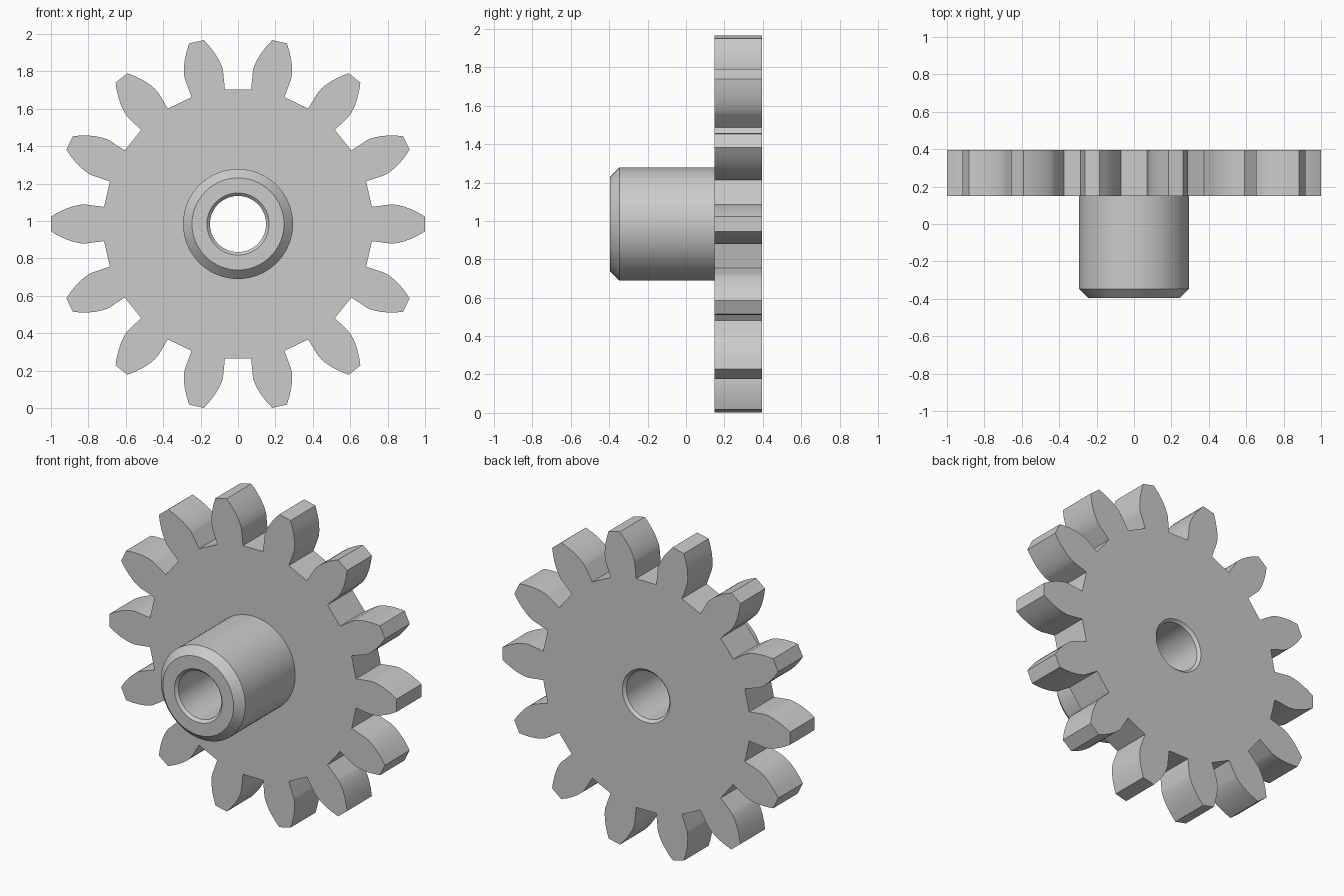
import bpy
import bmesh
from math import acos, cos, pi, sin, sqrt, tan

TEETH = 14
TIP_R, BASE_R, ROOT_R = 1.0, 0.822, 0.722
CENTRE_Z = 0.984
FRONT_Y, WHEEL_Y, BACK_Y = -0.395, 0.149, 0.395
BORE_R, BORE_LIP_R, HUB_R = 0.15, 0.166, 0.294
SEGMENTS = 64

cube = bpy.data.objects.get("Cube")
if cube:
    bpy.data.objects.remove(cube, do_unlink=True)

steel = bpy.data.materials.new("plain_grey")
steel.use_nodes = True
steel.diffuse_color = (0.6, 0.6, 0.6, 1)
steel.node_tree.nodes["Principled BSDF"].inputs["Base Color"].default_value = steel.diffuse_color


def add_loop(bm, polar, y):
    """Add a ring of vertices around the axle from (radius, angle) pairs."""
    return [bm.verts.new((r * cos(a), y, CENTRE_Z + r * sin(a))) for r, a in polar]


def add_circle(bm, radius, y):
    return add_loop(bm, [(radius, 2 * pi * i / SEGMENTS) for i in range(SEGMENTS)], y)


def bridge(bm, first, second):
    n = len(first)
    for i in range(n):
        j = (i + 1) % n
        bm.faces.new((first[i], first[j], second[j], second[i]))


def fill_cap(bm, outer, inner):
    """Fill the flat face between an outline and its hole."""
    edges = []
    for ring in (outer, inner):
        for a, b in zip(ring, ring[1:] + ring[:1]):
            edges.append(bm.edges.get((a, b)) or bm.edges.new((a, b)))
    bmesh.ops.triangle_fill(bm, edges=edges, use_beauty=True, normal=(0, 1, 0))


def finish(bm, name):
    bmesh.ops.recalc_face_normals(bm, faces=bm.faces[:])
    mesh = bpy.data.meshes.new(name)
    bm.to_mesh(mesh)
    bm.free()
    mesh.materials.append(steel)
    obj = bpy.data.objects.new(name, mesh)
    bpy.context.collection.objects.link(obj)
    bpy.ops.object.select_all(action="DESELECT")
    obj.select_set(True)
    bpy.context.view_layer.objects.active = obj
    bpy.ops.object.shade_smooth_by_angle(angle=pi / 6)


def gear_outline(steps=8):
    """Radial roots, involute flanks and flat tips."""
    def involute(angle):
        return tan(angle) - angle

    half_base = pi / (2 * TEETH) + involute(pi / 9)
    flank = [(ROOT_R, half_base)]
    top_roll = tan(acos(BASE_R / TIP_R))
    for i in range(steps + 1):
        roll = top_roll * i / steps
        r = BASE_R * sqrt(1 + roll * roll)
        flank.append((r, half_base - involute(acos(min(1, BASE_R / r)))))
    tooth = [(r, -a) for r, a in flank] + flank[::-1]
    return [(r, a + 2 * pi * k / TEETH) for k in range(TEETH) for r, a in tooth]


# Toothed wheel with a chamfered bore at the back
bm = bmesh.new()
outline = gear_outline()
front, back = (add_loop(bm, outline, y) for y in (WHEEL_Y, BACK_Y))
bridge(bm, front, back)
bore_lip = BORE_LIP_R - BORE_R
bore = [add_circle(bm, r, y) for r, y in (
    (BORE_R, WHEEL_Y), (BORE_R, BACK_Y - bore_lip), (BORE_LIP_R, BACK_Y))]
for a, b in zip(bore, bore[1:]):
    bridge(bm, a, b)
fill_cap(bm, front, bore[0])
fill_cap(bm, back, bore[-1])
finish(bm, "toothed_wheel")

# Hollow hub with inner and outer chamfers at the front
bm = bmesh.new()
rings = [add_circle(bm, r, y) for r, y in (
    (BORE_R, WHEEL_Y), (BORE_R, FRONT_Y + bore_lip), (BORE_LIP_R, FRONT_Y),
    (HUB_R - 0.048, FRONT_Y), (HUB_R, FRONT_Y + 0.048), (HUB_R, WHEEL_Y))]
for a, b in zip(rings, rings[1:]):
    bridge(bm, a, b)
finish(bm, "hub")
